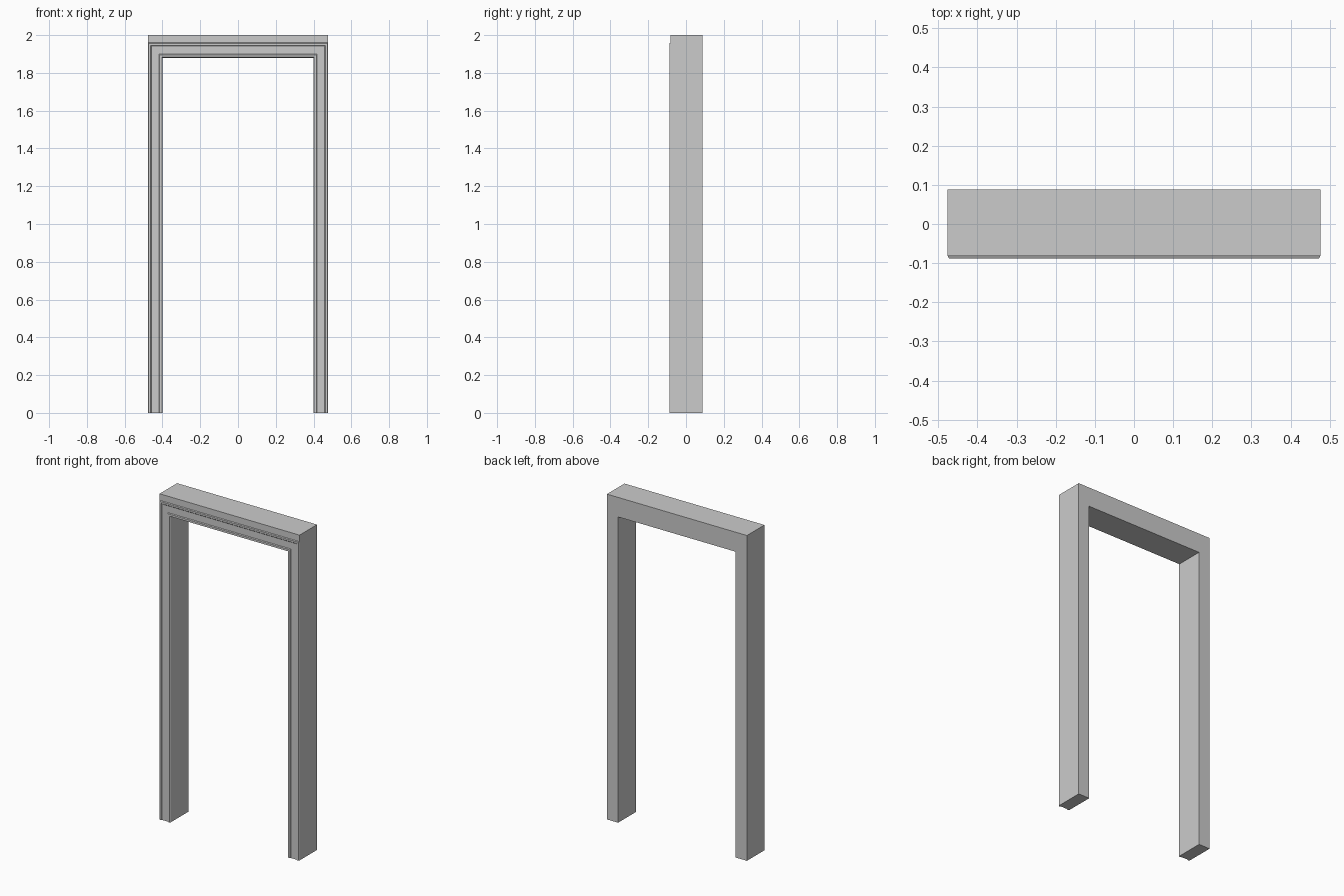
import bpy, bmesh

if "Cube" in bpy.data.objects:
    bpy.data.objects.remove(bpy.data.objects["Cube"])

W, D, H = 0.476, 0.088, 2.0      # half width, half depth, height
TOP = 1.96                       # top of the moulded casing
FACE = -0.082                    # plane the moulding sits on


def make_object(name, bm):
    bmesh.ops.recalc_face_normals(bm, faces=bm.faces)
    mesh = bpy.data.meshes.new(name)
    bm.to_mesh(mesh)
    bm.free()
    obj = bpy.data.objects.new(name, mesh)
    bpy.context.collection.objects.link(obj)
    return obj


def sweep_arch(name, profile, top):
    """Sweep a closed (inset, y) profile up, across and down with mitred corners."""
    bm = bmesh.new()
    rings = []
    for side, upper in ((-1, False), (-1, True), (1, True), (1, False)):
        rings.append([bm.verts.new((side * (W - d), y, top(d) if upper else 0))
                      for d, y in profile])
    n = len(profile)
    for a, b in zip(rings, rings[1:]):
        for i in range(n):
            j = (i + 1) % n
            bm.faces.new((a[i], a[j], b[j], b[i]))
    bm.faces.new(rings[0])
    bm.faces.new(rings[-1])
    return make_object(name, bm)


# Structural frame: two posts and a lintel
inset = 0.076
sweep_arch("door_frame", [(0, FACE), (inset, FACE), (inset, D), (0, D)],
           lambda d: H if d == 0 else 1.88)

# Stepped casing moulding on the front
casing = [(0, FACE), (0.003, -D), (0.013, -D), (0.017, -0.0835),
          (0.057, -0.0835), (0.061, -D), (0.073, -D), (inset, FACE)]
sweep_arch("casing_moulding", casing, lambda d: TOP - d * 0.08 / inset)
